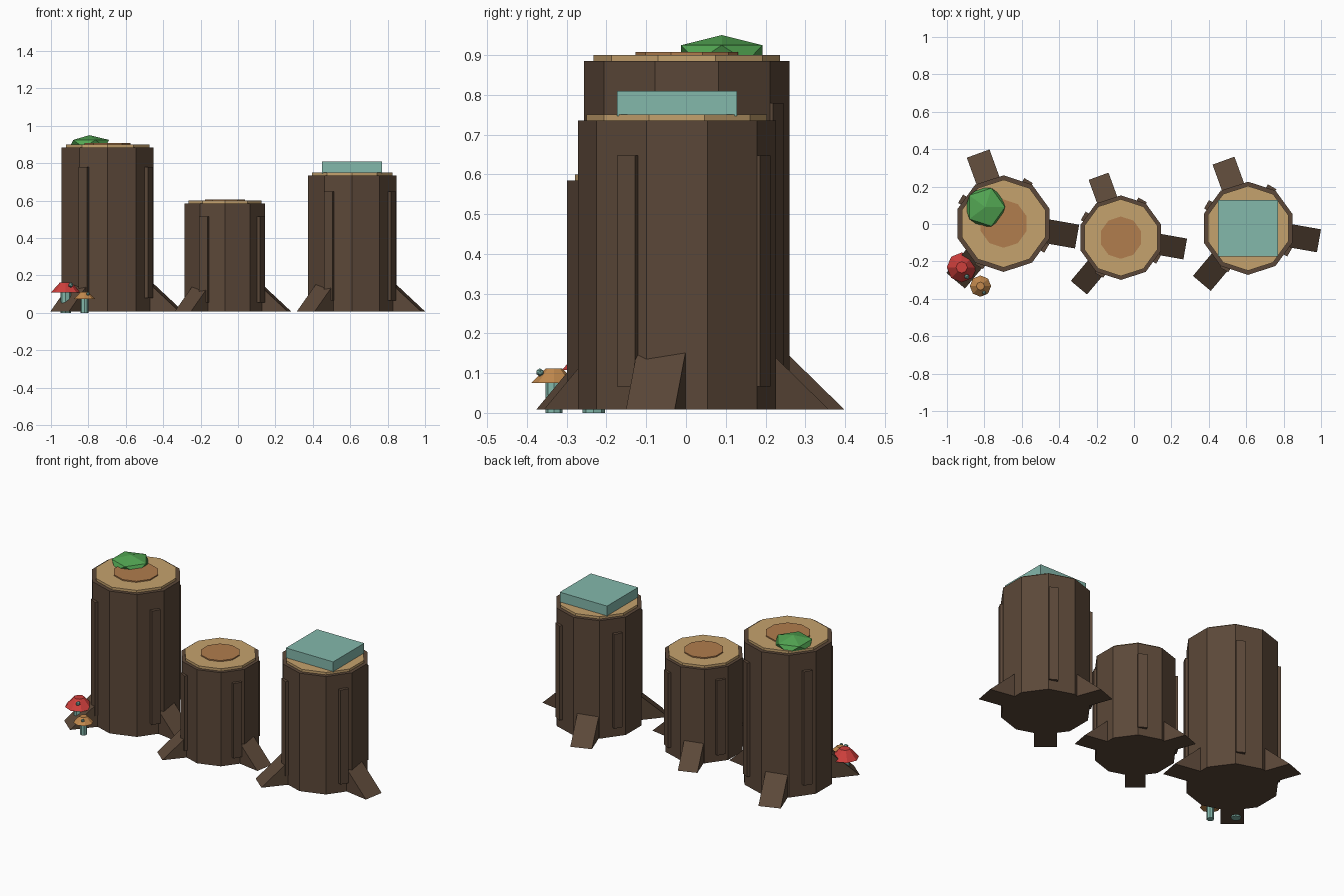
import bpy, bmesh, math
from mathutils import Matrix, Vector

if "Cube" in bpy.data.objects:
    bpy.data.objects.remove(bpy.data.objects["Cube"])


def mat(name, rgb):
    m = bpy.data.materials.new(name)
    m.diffuse_color = (*rgb, 1)
    m.use_nodes = True
    m.node_tree.nodes["Principled BSDF"].inputs["Base Color"].default_value = m.diffuse_color
    return m


BARK = mat("bark brown", (0.105, 0.064, 0.040))
WOOD = mat("cut wood tan", (0.56, 0.36, 0.155))
CORE = mat("heartwood brown", (0.44, 0.205, 0.075))
MOSS = mat("moss green", (0.085, 0.38, 0.085))
TEAL = mat("pale teal", (0.23, 0.48, 0.41))
RED = mat("cap red", (0.62, 0.05, 0.045))
ORANGE = mat("cap orange", (0.54, 0.25, 0.075))


def finish(bm, name, material):
    bmesh.ops.recalc_face_normals(bm, faces=bm.faces)
    me = bpy.data.meshes.new(name)
    bm.to_mesh(me)
    bm.free()
    me.materials.append(material)
    ob = bpy.data.objects.new(name, me)
    bpy.context.collection.objects.link(ob)
    return ob


def prism(name, material, x, y, z0, z1, r0, r1=None, sides=10):
    """Upright prism or frustum with a vertex on the y axis."""
    bm = bmesh.new()
    bmesh.ops.create_cone(bm, cap_ends=True, segments=sides, radius1=r0,
                          radius2=r0 if r1 is None else r1, depth=z1 - z0,
                          matrix=Matrix.Translation((x, y, (z0 + z1) / 2)))
    return finish(bm, name, material)


def box(name, material, loc, size, angle=0):
    bm = bmesh.new()
    bmesh.ops.create_cube(bm, size=1, matrix=Matrix.Translation(loc)
                          @ Matrix.Rotation(angle, 4, 'Z')
                          @ Matrix.Diagonal((*size, 1)))
    return finish(bm, name, material)


def blob(name, material, loc, size):
    bm = bmesh.new()
    bmesh.ops.create_icosphere(bm, subdivisions=1, radius=1,
                               matrix=Matrix.Translation(loc) @ Matrix.Diagonal((*size, 1)))
    return finish(bm, name, material)


def root(name, x, y, z, angle, inner, tip, width):
    """Triangular wedge sloping from inside the trunk down to the ground."""
    bm = bmesh.new()
    profile = [(inner, 0), (tip, 0), (inner, 0.92 * (tip - inner))]
    vs = [bm.verts.new((d, -width / 2, h)) for d, h in profile]
    face = bm.faces.new(vs)
    ext = bmesh.ops.extrude_face_region(bm, geom=[face])
    bmesh.ops.translate(bm, vec=Vector((0, width, 0)),
                        verts=[v for v in ext["geom"] if isinstance(v, bmesh.types.BMVert)])
    bm.transform(Matrix.Translation((x, y, z)) @ Matrix.Rotation(angle, 4, 'Z'))
    return finish(bm, name, BARK)


def stump(label, x, y, r, top):
    base = 0.008
    h = top - base
    prism(label + "_trunk", BARK, x, y, base, top, r)
    prism(label + "_cut_top", WOOD, x, y, top - 0.01, top + 0.015, r * 0.91)
    prism(label + "_heartwood", CORE, x, y, top, top + 0.022, r * 0.5)
    # Raised bark strips
    for k in range(4):
        a = math.radians(60 + 90 * k)
        d = r * 1.03 - 0.02
        box(f"{label}_bark_strip_{k}", BARK,
            (x + d * math.cos(a), y + d * math.sin(a), base + h * 0.48),
            (0.04, 0.052, h * 0.8), a)
    # Flared roots
    for k in range(3):
        root(f"{label}_root_{k}", x, y, base, math.radians(110 + 120 * k),
             r * 0.75, r * 1.545, r * 0.5)


stump("tall_stump", -0.697, 0.002, 0.258, 0.885)
stump("short_stump", -0.07, -0.073, 0.226, 0.585)
stump("middle_stump", 0.61, -0.023, 0.249, 0.735)

# Square slab on the middle stump and moss clump on the tall one
box("slab", TEAL, (0.61, -0.023, 0.778), (0.322, 0.302, 0.064))
blob("moss_clump", MOSS, (-0.795, 0.09, 0.904), (0.118, 0.12, 0.046))


def mushroom(label, material, x, y, r, stem_r, cap_z, cap_h):
    prism(label + "_stem", TEAL, x, y, 0, cap_z + 0.01, stem_r, sides=8)
    prism(label + "_cap", material, x, y, cap_z, cap_z + cap_h, r, r * 0.38, sides=8)
    blob(label + "_spot", TEAL, (x + r * 0.34, y - r * 0.62, cap_z + cap_h * 0.75),
         (r * 0.18,) * 3)


mushroom("red_mushroom", RED, -0.921, -0.232, 0.08, 0.028, 0.108, 0.055)
mushroom("orange_mushroom", ORANGE, -0.821, -0.332, 0.057, 0.021, 0.075, 0.036)
